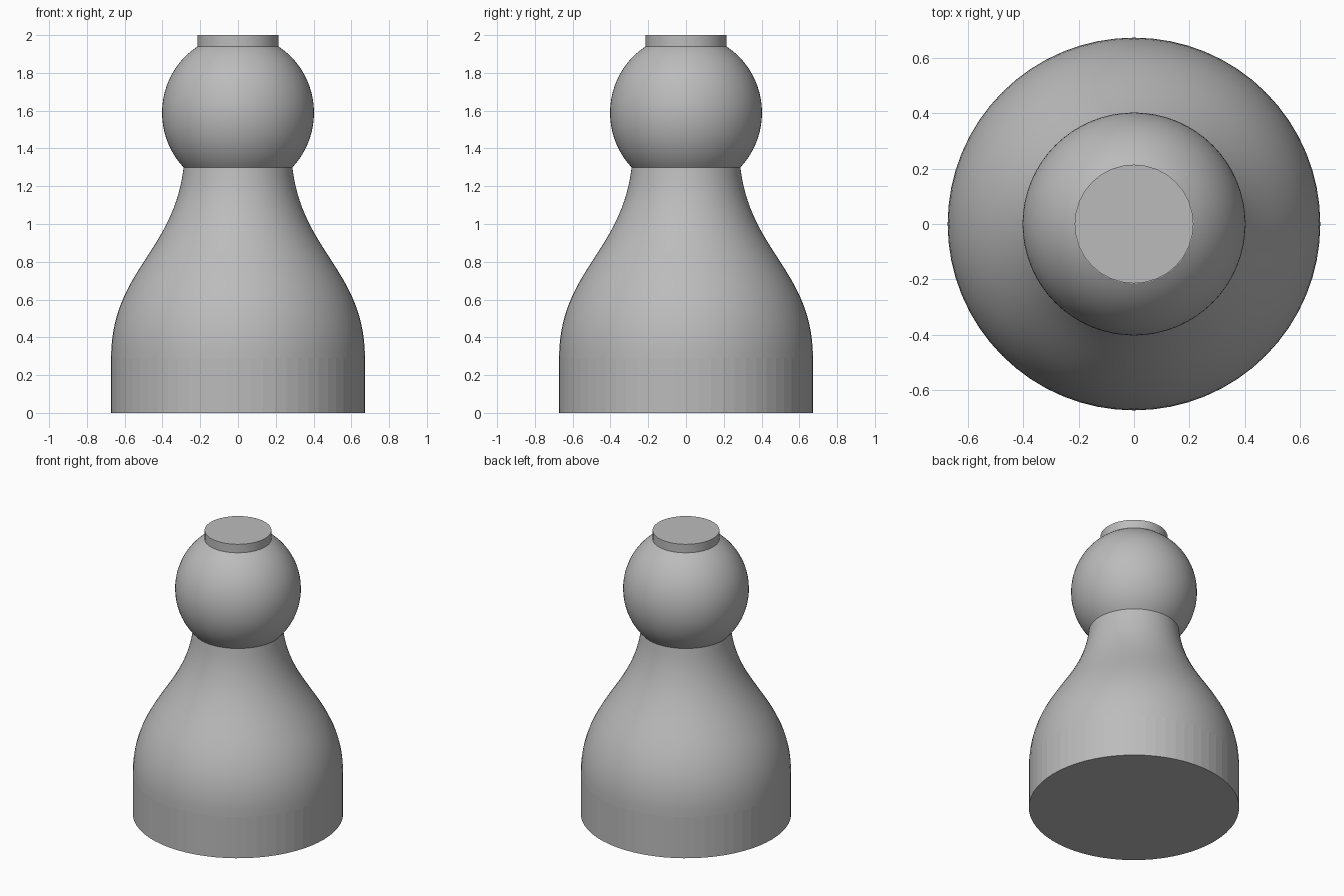
import bpy
import bmesh
import math
from mathutils import Vector

cube = bpy.data.objects.get("Cube")
if cube:
    bpy.data.objects.remove(cube, do_unlink=True)

SIDES = 64

grey = bpy.data.materials.new("plain grey")
grey.use_nodes = True
grey_value = (0.5, 0.5, 0.5, 1)
grey.diffuse_color = grey_value
grey.node_tree.nodes["Principled BSDF"].inputs["Base Color"].default_value = grey_value


def bezier(a, b, c, d, steps):
    """Points (radius, height) along a cubic curve."""
    a, b, c, d = map(Vector, (a, b, c, d))
    points = []
    for i in range(steps + 1):
        t = i / steps
        u = 1 - t
        points.append(a * u**3 + b * 3 * u * u * t + c * 3 * u * t * t + d * t**3)
    return points


def lathe(name, profile, sides=SIDES, flat_below=0):
    """Revolve a profile of (radius, height) about z and close both ends."""
    bm = bmesh.new()
    rings = []
    for r, z in profile:
        rings.append([bm.verts.new((r * math.cos(math.tau * i / sides),
                                    r * math.sin(math.tau * i / sides), z))
                      for i in range(sides)])
    for low, high in zip(rings, rings[1:]):
        for i in range(sides):
            j = (i + 1) % sides
            face = bm.faces.new((low[i], low[j], high[j], high[i]))
            face.smooth = face.calc_center_median().z > flat_below
    bm.faces.new(rings[0][::-1])
    bm.faces.new(rings[-1])
    mesh = bpy.data.meshes.new(name)
    bm.to_mesh(mesh)
    bm.free()
    mesh.materials.append(grey)
    obj = bpy.data.objects.new(name, mesh)
    bpy.context.collection.objects.link(obj)
    return obj


# Bell-shaped body: straight faceted foot, then a smooth sweep to the neck
foot_top = 0.29
sweep = bezier((0.672, foot_top), (0.672, 0.75), (0.34, 0.85), (0.288, 1.3), 28)
lathe("body", [(0.672, 0)] + sweep, flat_below=foot_top)

# Round head, cut off at the neck and under the cap
neck, crown = math.asin(-0.698), math.asin(0.846)
head = []
for i in range(33):
    angle = neck + (crown - neck) * i / 32
    head.append((0.402 * math.cos(angle), 1.589 + 0.4145 * math.sin(angle)))
lathe("head", head)

# Flat disc cap
lathe("cap", [(0.214, 1.93), (0.214, 2)], sides=32)
